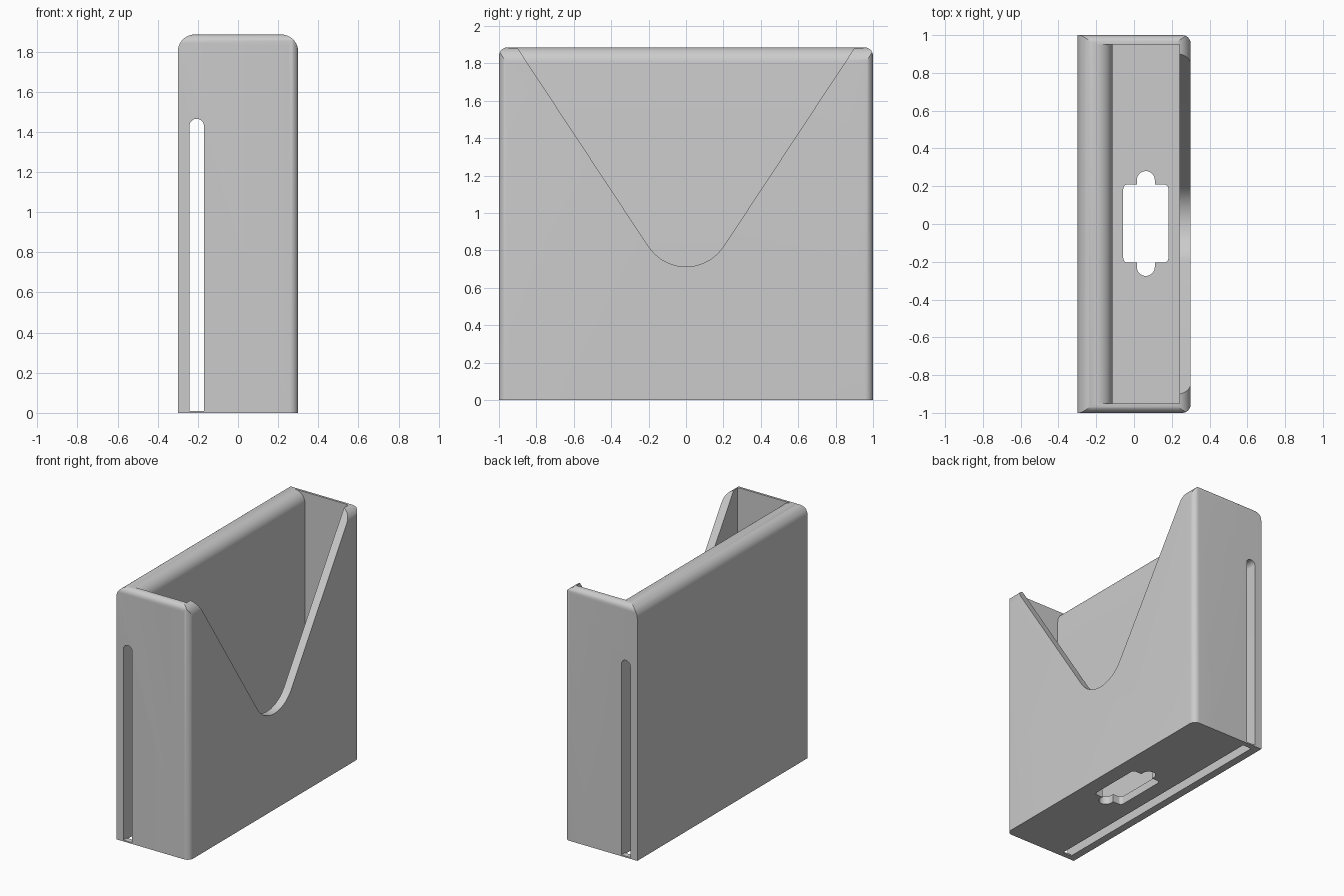
import bpy, bmesh, math
from mathutils import Vector

if "Cube" in bpy.data.objects:
    bpy.data.objects.remove(bpy.data.objects["Cube"])

H = 1.885  # total height


def rounded(points, steps=10):
    """Fillet a closed 2D outline; each point is (a, b) or (a, b, radius)."""
    out, n = [], len(points)
    for i, pt in enumerate(points):
        p = Vector(pt[:2])
        if len(pt) < 3:
            out.append(p)
            continue
        u = (Vector(points[i - 1][:2]) - p).normalized()
        v = (Vector(points[(i + 1) % n][:2]) - p).normalized()
        half = math.acos(max(-1, min(1, u.dot(v)))) / 2
        t = pt[2] / math.tan(half)
        c = p + (u + v).normalized() * pt[2] / math.sin(half)
        s, e = p + u * t - c, p + v * t - c
        a0 = math.atan2(s.y, s.x)
        da = (math.atan2(e.y, e.x) - a0 + math.pi) % (2 * math.pi) - math.pi
        for k in range(steps + 1):
            a = a0 + da * k / steps
            out.append(c + Vector((math.cos(a), math.sin(a))) * pt[2])
    return out


def prism(name, points, axis, lo, hi):
    """Extrude a rounded outline along the given axis."""
    place = {'x': lambda p, d: (d, p.x, p.y),
             'y': lambda p, d: (p.x, d, p.y),
             'z': lambda p, d: (p.x, p.y, d)}[axis]
    bm = bmesh.new()
    face = bm.faces.new([bm.verts.new(place(p, lo)) for p in rounded(points)])
    ext = bmesh.ops.extrude_face_region(bm, geom=[face])
    move = Vector(place(Vector((0, 0)), hi - lo))
    bmesh.ops.translate(bm, vec=move, verts=[g for g in ext['geom'] if isinstance(g, bmesh.types.BMVert)])
    bmesh.ops.recalc_face_normals(bm, faces=bm.faces)
    me = bpy.data.meshes.new(name)
    bm.to_mesh(me)
    bm.free()
    ob = bpy.data.objects.new(name, me)
    bpy.context.collection.objects.link(ob)
    return ob


def combine(target, tool, operation='DIFFERENCE'):
    mod = target.modifiers.new("cut", 'BOOLEAN')
    mod.object, mod.operation, mod.solver = tool, operation, 'EXACT'
    bpy.context.view_layer.objects.active = target
    bpy.ops.object.modifier_apply(modifier=mod.name)
    bpy.data.objects.remove(tool)


def rect(a0, a1, b0, b1, r):
    return [(a0, b0, r), (a1, b0, r), (a1, b1, r), (a0, b1, r)]


# outer body: intersection of three rounded silhouettes
body = prism("holder_body", [(-.3, 0), (.3, 0), (.3, H, .085), (-.3, H, .085)], 'y', -1.2, 1.2)
combine(body, prism("side_shape", [(-1, -.3), (1, -.3), (1, H, .045), (-1, H, .045)], 'x', -.6, .6), 'INTERSECT')
combine(body, prism("plan_shape", [(-.6, -1), (.3, -1, .045), (.3, 1, .045), (-.6, 1)], 'z', -.5, 2.5), 'INTERSECT')

# open pocket, leaving a rounded lip on the thick rear wall
combine(body, prism("pocket", [(-.115, .06), (.24, .06), (.24, 2.2), (-.2, 2.2),
                               (-.2, H), (-.115, H, .0849)], 'y', -.95, .95))

# V-shaped opening in the thin wall
combine(body, prism("v_notch", [(0, .517, .24), (.903, H), (.903, 2.2), (-.903, 2.2), (-.903, H)], 'x', .2, .6))

# sliding slot through the rear wall, open underneath
combine(body, prism("slot", [(-.242, .01), (-.17, .01), (-.17, 1.465, .0359), (-.242, 1.465, .0359)], 'y', -1.3, 1.3))
combine(body, prism("slot_mouth", [(-.242, -.96), (-.17, -.96), (-.17, .96), (-.242, .96)], 'z', -.2, .1))

# connector hole in the floor with round ends
combine(body, prism("floor_hole", rect(-.057, .182, -.205, .21, .025), 'z', -.2, .3))
combine(body, prism("floor_hole_ends", rect(.015, .11, -.275, .28, .0474), 'z', -.2, .3))

# smooth fillets, crisp corners
bpy.ops.object.select_all(action='DESELECT')
body.select_set(True)
bpy.context.view_layer.objects.active = body
bpy.ops.object.shade_smooth_by_angle(angle=math.radians(25))
